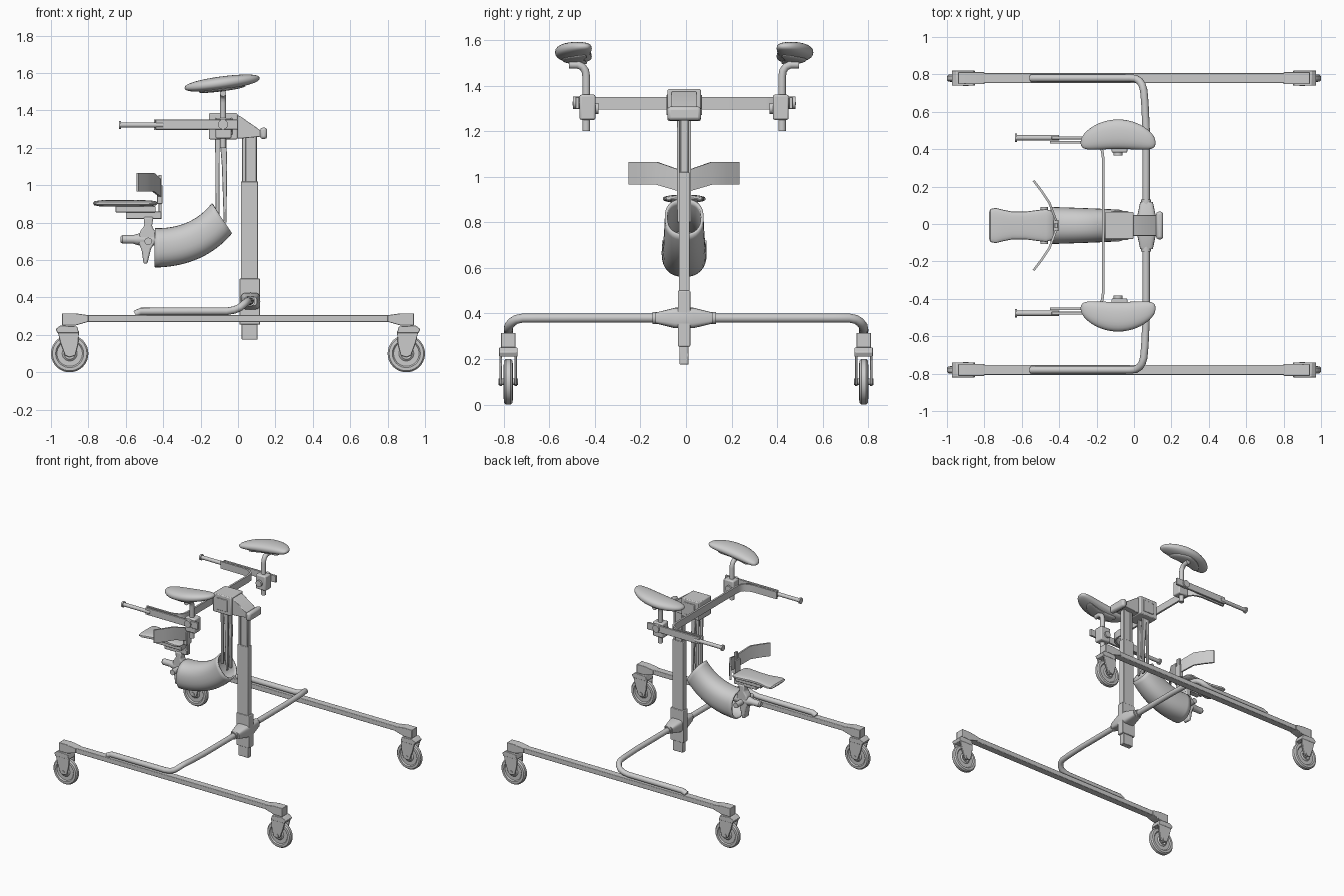
import bpy, bmesh, math
from mathutils import Vector as V

YC = -0.008  # centre line of the column and everything it carries


def finish(name, bm, bevel=0.0, smooth=True):
    bmesh.ops.recalc_face_normals(bm, faces=bm.faces)
    me = bpy.data.meshes.new(name)
    bm.to_mesh(me)
    bm.free()
    ob = bpy.data.objects.new(name, me)
    bpy.context.collection.objects.link(ob)
    if bevel:
        m = ob.modifiers.new("bevel", "BEVEL")
        m.width, m.segments = bevel, 2
    if smooth:
        bpy.ops.object.select_all(action='DESELECT')
        ob.select_set(True)
        bpy.context.view_layer.objects.active = ob
        bpy.ops.object.shade_smooth_by_angle(angle=math.radians(35))
    return ob


def loft(name, rings, caps=True, bevel=0.0):
    bm = bmesh.new()
    vs = [[bm.verts.new(p) for p in r] for r in rings]
    n = len(rings[0])
    for a, b in zip(vs, vs[1:]):
        for i in range(n):
            bm.faces.new((a[i], a[(i + 1) % n], b[(i + 1) % n], b[i]))
    if caps:
        bm.faces.new(vs[0])
        bm.faces.new(vs[-1])
    return finish(name, bm, bevel)


def ring(c, u, v, n=24, p=1.0):
    # ellipse, squarer for p < 1
    out = []
    for i in range(n):
        a = 2 * math.pi * i / n
        ca, sa = math.cos(a), math.sin(a)
        out.append(V(c) + V(u) * math.copysign(abs(ca) ** p, ca) + V(v) * math.copysign(abs(sa) ** p, sa))
    return out


def box(name, x0, x1, y0, y1, z0, z1, bevel=0.004):
    return loft(name, [[(x0, y0, z), (x1, y0, z), (x1, y1, z), (x0, y1, z)] for z in (z0, z1)], bevel=bevel)


def prism(name, pts, y0, y1, bevel=0.003):
    # xz profile extruded along y
    return loft(name, [[(x, y, z) for x, z in pts] for y in (y0, y1)], bevel=bevel)


def strip(name, path, th):
    # upright band following points (x, y, z0, z1)
    rings = []
    for i, (x, y, a, b) in enumerate(path):
        p, q = path[max(i - 1, 0)], path[min(i + 1, len(path) - 1)]
        n = V((-(q[1] - p[1]), q[0] - p[0], 0)).normalized() * th / 2
        rings.append([V((x, y, a)) + n, V((x, y, a)) - n, V((x, y, b)) - n, V((x, y, b)) + n])
    return loft(name, rings)


def tube(name, pts, r, n=16):
    pts = [V(p) for p in pts]
    rings = []
    u = None
    for i, p in enumerate(pts):
        t = (pts[min(i + 1, len(pts) - 1)] - pts[max(i - 1, 0)]).normalized()
        if u is None:
            u = t.orthogonal()
        u = (u - t * u.dot(t)).normalized()
        rings.append(ring(p, u * r, t.cross(u) * r, n))
    return loft(name, rings)


# --- rolling base ---
for s in (-1, 1):
    side = "left" if s < 0 else "right"
    y = s * 0.78
    box("base_rail_" + side, -0.88, 0.88, y - 0.026, y + 0.026, 0.268, 0.305)
    for e in (-1, 1):
        tag = side + ("_front" if e < 0 else "_rear")
        prism("rail_end_" + tag, [(e * a, b) for a, b in
              ((0.80, 0.27), (0.80, 0.305), (0.87, 0.315), (0.94, 0.315), (0.94, 0.25), (0.87, 0.25))], y - 0.032, y + 0.032)
        # caster: housing, fork cheeks, wheel, axle
        prism("caster_housing_" + tag, [(e * a, b) for a, b in
              ((0.85, 0.21), (0.86, 0.245), (0.95, 0.25), (0.975, 0.23), (0.965, 0.21))], y - 0.04, y + 0.04)
        for k in (-1, 1):
            a, b = sorted((y + k * 0.027, y + k * 0.038))
            prism("caster_fork_" + tag, [(e * c, d) for c, d in
                  ((0.85, 0.22), (0.965, 0.22), (0.95, 0.16), (0.925, 0.09), (0.90, 0.08), (0.87, 0.09), (0.855, 0.15))], a, b)
        prof = ((-0.012, 0.02), (-0.02, 0.03), (-0.012, 0.04), (-0.012, 0.068), (-0.02, 0.075), (-0.019, 0.092), (-0.010, 0.1))
        prof = prof + tuple((-w, r) for w, r in reversed(prof))
        loft("caster_wheel_" + tag, [ring((e * 0.9, y + w, 0.1), (r, 0, 0), (0, 0, r), 40) for w, r in prof])
        tube("caster_axle_" + tag, [(e * 0.9, y - 0.042, 0.1), (e * 0.9, y + 0.042, 0.1)], 0.014)

half = [(-0.55, 0.78, 0.31), (-0.52, 0.78, 0.325), (-0.06, 0.78, 0.326), (-0.02, 0.78, 0.333), (0.01, 0.777, 0.346),
        (0.03, 0.764, 0.362), (0.043, 0.745, 0.374), (0.052, 0.715, 0.38), (0.058, 0.65, 0.38), (0.065, 0.5, 0.38)]
tube("base_cross_tube", half + [(x, -y, z) for x, y, z in reversed(half)], 0.02)

# --- column ---
loft("column_hub", [ring((0.067, YC + y, 0.38), (a, 0, 0), (0, 0, b), 24, 0.5) for y, a, b in
     ((-0.125, 0.034, 0.024), (-0.04, 0.052, 0.045), (0.04, 0.052, 0.045), (0.125, 0.034, 0.024))])
tube("hub_bolt", [(0.065, YC - 0.14, 0.38), (0.065, YC + 0.14, 0.38)], 0.027)
box("column_stub", 0.02, 0.105, YC - 0.02, YC + 0.02, 0.175, 0.27)
box("column_socket", 0.008, 0.118, YC - 0.027, YC + 0.027, 0.255, 0.5)
box("column_lower", 0.015, 0.107, YC - 0.023, YC + 0.023, 0.26, 1.02)
box("column_upper", 0.022, 0.101, YC - 0.017, YC + 0.017, 1.0, 1.3)
for x in (0.026, 0.082):
    box("column_rib", x, x + 0.016, YC - 0.022, YC + 0.022, 1.0, 1.27, 0.002)

# --- head on top of the column ---
box("head_block", -0.155, -0.003, YC - 0.073, YC + 0.073, 1.245, 1.385, 0.006)
box("head_side_recess", -0.12, -0.03, YC - 0.078, YC + 0.078, 1.27, 1.36)
prism("head_arm", [(-0.01, 1.375), (0.01, 1.37), (0.125, 1.29), (0.125, 1.26), (0.02, 1.25), (-0.01, 1.25)], YC - 0.055, YC + 0.055)
box("head_handle", 0.118, 0.156, YC - 0.074, YC + 0.074, 1.247, 1.308, 0.014)

# --- cross bar, grips and arm pads ---
leg = [(-0.45, 0.445), (-0.26, 0.445), (-0.225, 0.44), (-0.19, 0.425), (-0.17, 0.40), (-0.165, 0.36)]
bar = [(x, YC + y, 1.296, 1.35) for x, y in leg]
strip("cross_bar", bar + [(x, 2 * YC - y, a, b) for x, y, a, b in reversed(bar)], 0.014)
for s in (-1, 1):
    side = "left" if s < 0 else "right"
    Y = lambda v: YC + s * v
    a, b = sorted((Y(0.389), Y(0.459)))
    box("pad_clamp_" + side, -0.12, -0.035, a, b, 1.25, 1.36, 0.008)
    tube("clamp_knob_" + side, [(-0.08, Y(0.45), 1.325), (-0.08, Y(0.488), 1.325)], 0.027)
    tube("clamp_screw_" + side, [(-0.085, Y(0.375), 1.30), (-0.085, Y(0.40), 1.30)], 0.024)
    a, b = sorted((Y(0.461), Y(0.477)))
    box("grip_bar_" + side, -0.44, 0.0, a, b, 1.298, 1.35, 0.003)
    tube("grip_rod_" + side, [(-0.63, Y(0.469), 1.322), (-0.40, Y(0.469), 1.322)], 0.014)
    tube("grip_end_" + side, [(-0.637, Y(0.469), 1.322), (-0.625, Y(0.469), 1.322)], 0.022)
    tube("pad_post_" + side, [(-0.08, Y(0.43), 1.2), (-0.08, Y(0.43), 1.44), (-0.08, Y(0.434), 1.465), (-0.08, Y(0.447), 1.483),
         (-0.08, Y(0.468), 1.492), (-0.08, Y(0.505), 1.492)], 0.017)
    # kidney-shaped pad, tilted, and its smaller under-plate
    for name, sc, dz, th in (("arm_pad_", 1.0, 0.0, 0.036), ("pad_plate_", 0.62, -0.032, 0.012)):
        rings = []
        for i in range(25):
            c = -math.cos(math.pi * (0.015 + 0.97 * i / 24))
            w = math.sqrt(1 - c * c) ** 0.8
            cy = 0.492 - 0.045 * c * c - 0.004
            rings.append(ring((-0.085 + 0.2 * sc * c, Y(cy), 1.546 + dz + 0.026 * c * sc),
                              (0, 0.079 * w * sc, 0), (0, 0, th * w), 24, 0.85))
        loft(name + side, rings)

# --- struts from the head down to the sling ---
for s in (-1, 1):
    y = YC + s * 0.022
    prism("sling_strut_front", [(-0.122, 1.25), (-0.098, 1.25), (-0.1, 0.84), (-0.12, 0.84)], y - 0.006, y + 0.006)
    prism("sling_strut_rear", [(-0.098, 1.25), (-0.062, 1.25), (-0.058, 1.1), (-0.062, 0.8), (-0.076, 0.8), (-0.086, 1.1)],
          y - 0.009, y + 0.009)

# --- curved hollow sling tube ---
rings = []
p0, p1, p2 = V((-0.445, 0, 0.665)), V((-0.215, 0, 0.665)), V((-0.086, 0, 0.823))
for i in range(17):
    t = i / 16
    c = p0 * (1 - t) ** 2 + p1 * 2 * t * (1 - t) + p2 * t * t
    a = math.radians(34 * t ** 0.9)
    k = 0.105 - 0.008 * t
    c.y = YC
    rings.append(ring(c, (-math.sin(a) * k, 0, math.cos(a) * k), (0, 0.099 - 0.014 * t, 0), 32, 0.85))
sling = loft("sling_tube", rings, caps=False)
m = sling.modifiers.new("wall", "SOLIDIFY")
m.thickness, m.offset = 0.012, -1

# --- saddle with its carrier and knob ---
prof = ((-0.775, 0.07, 0.003), (-0.768, 0.088, 0.011), (-0.74, 0.094, 0.016), (-0.70, 0.084, 0.018), (-0.65, 0.074, 0.018),
        (-0.58, 0.074, 0.018), (-0.52, 0.082, 0.017), (-0.47, 0.088, 0.016), (-0.44, 0.078, 0.011), (-0.43, 0.06, 0.003))
loft("saddle_pad", [ring((x, YC, 0.903), (0, w, 0), (0, 0, h), 24, 0.7) for x, w, h in prof])
box("saddle_carrier", -0.655, -0.44, YC - 0.045, YC + 0.045, 0.855, 0.888)
box("saddle_slider", -0.60, -0.41, YC - 0.022, YC + 0.022, 0.82, 0.858)
prism("saddle_bracket", [(-0.505, 0.58), (-0.485, 0.58), (-0.465, 0.66), (-0.44, 0.7), (-0.44, 0.75), (-0.46, 0.78), (-0.452, 0.83),
      (-0.505, 0.83), (-0.50, 0.785), (-0.525, 0.75), (-0.53, 0.69), (-0.515, 0.65)], YC - 0.03, YC + 0.03, 0.008)
loft("bracket_handle", [ring((x, YC, 0.71), (0, r, 0), (0, 0, r), 20) for x, r in
     ((-0.627, 0.016), (-0.618, 0.023), (-0.56, 0.023), (-0.53, 0.032), (-0.40, 0.032))])
tube("bracket_cross_pin", [(-0.48, YC - 0.098, 0.70), (-0.48, YC + 0.098, 0.70)], 0.02)

# --- back support with swept wings ---
box("back_stem", -0.424, -0.408, YC - 0.014, YC + 0.014, 0.82, 1.055, 0.002)
box("back_stem_plate", -0.432, -0.404, YC - 0.03, YC + 0.03, 0.90, 1.0, 0.003)
wing = [(-0.537, 0.24, 0.965, 1.065), (-0.495, 0.185, 0.965, 1.065), (-0.452, 0.12, 0.965, 1.065), (-0.416, 0.025, 0.937, 1.032)]
for s in (-1, 1):
    strip("back_wing_" + ("left" if s < 0 else "right"), [(x, YC + s * y, a, b) for x, y, a, b in wing], 0.012)
